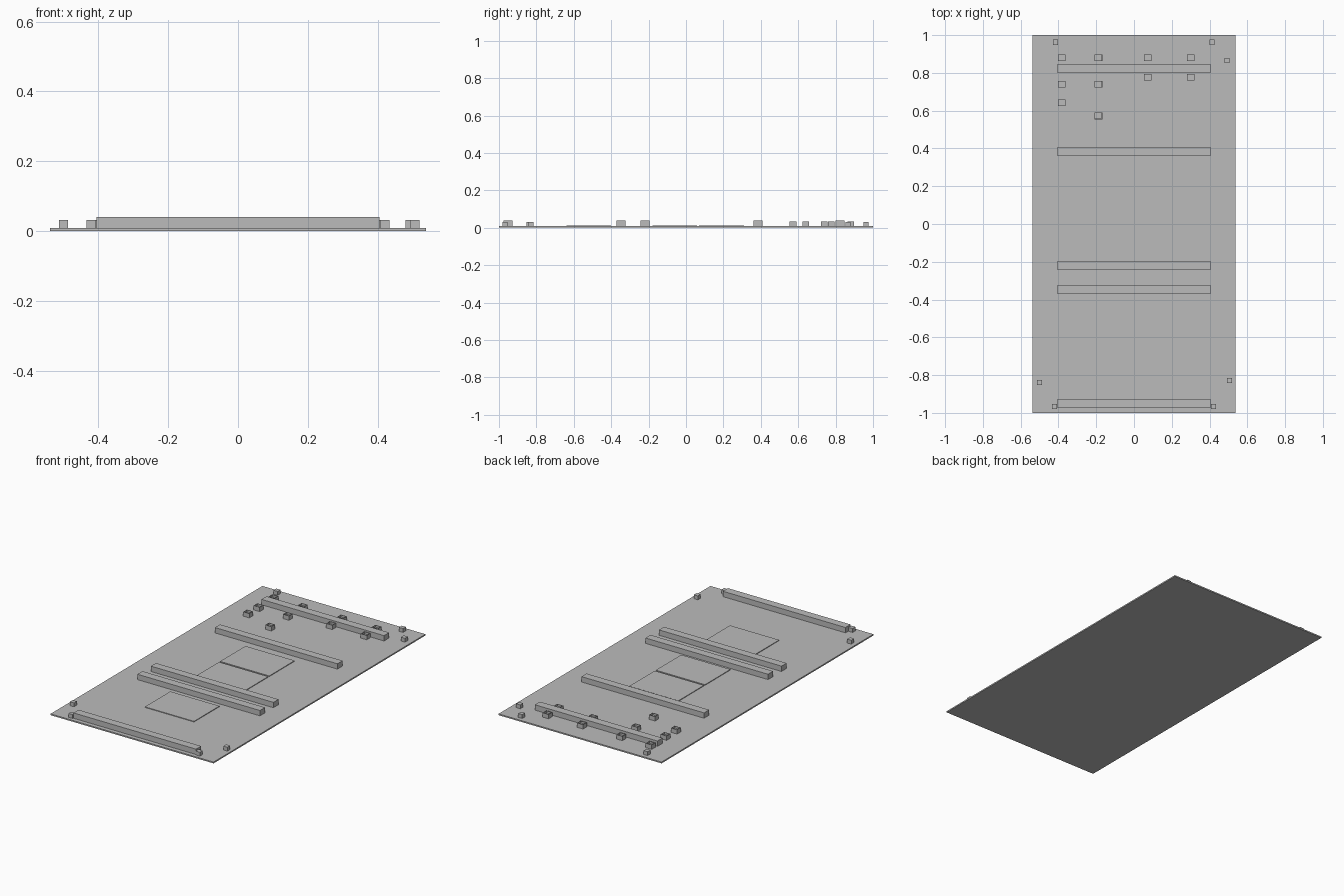
import bpy, bmesh

if "Cube" in bpy.data.objects:
    bpy.data.objects.remove(bpy.data.objects["Cube"])

grey = bpy.data.materials.new("plain_grey")
grey.use_nodes = True
colour = (0.5, 0.5, 0.5, 1)
grey.diffuse_color = colour
grey.node_tree.nodes["Principled BSDF"].inputs["Base Color"].default_value = colour

FLOOR = 0.008


def block(name, x, y, width, depth, bottom, top, hollow=0):
    """Box standing at (x, y); hollow is the rim width of an open-topped box."""
    bm = bmesh.new()
    bmesh.ops.create_cube(bm, size=1)
    for v in bm.verts:
        v.co.x = x + v.co.x * width
        v.co.y = y + v.co.y * depth
        v.co.z = top if v.co.z > 0 else bottom
    if hollow:
        lid = [f for f in bm.faces if f.normal.z > 0.9]
        bmesh.ops.inset_region(bm, faces=lid, thickness=hollow)
        floor = bmesh.ops.extrude_face_region(bm, geom=lid)["geom"]
        bmesh.ops.delete(bm, geom=lid, context="FACES")
        for v in floor:
            if isinstance(v, bmesh.types.BMVert):
                v.co.z -= 0.012
        bmesh.ops.recalc_face_normals(bm, faces=bm.faces)
    mesh = bpy.data.meshes.new(name)
    bm.to_mesh(mesh)
    bm.free()
    mesh.materials.append(grey)
    obj = bpy.data.objects.new(name, mesh)
    bpy.context.collection.objects.link(obj)


# Ground sheet
block("base_plate", 0, 0, 1.077, 2, 0, FLOOR)

# Long cross bars
for y in (-0.951, -0.347, -0.22, 0.384, 0.824):
    block("cross_bar", 0, y, 0.81, 0.048, FLOOR, 0.04)

# Thin raised pads down the middle
for y in (-0.52, -0.06, 0.19):
    block("floor_pad", -0.005, y, 0.325, 0.24, FLOOR, 0.012)

# Small cubes near the corners
for x, y in ((-0.416, 0.962), (0.413, 0.962), (0.493, 0.866), (-0.5, -0.84),
             (0.506, -0.829), (-0.42, -0.967), (0.421, -0.967)):
    block("corner_cube", x, y, 0.027, 0.027, FLOOR, 0.031)

# Open-topped boxes at the back, in columns
columns = {-0.382: (0.88, 0.739, 0.641), -0.188: (0.88, 0.739, 0.572),
           0.072: (0.88, 0.776), 0.3: (0.88, 0.776)}
for x, rows in columns.items():
    for y in rows:
        block("open_box", x, y, 0.04, 0.035, FLOOR, 0.034, hollow=0.004)
